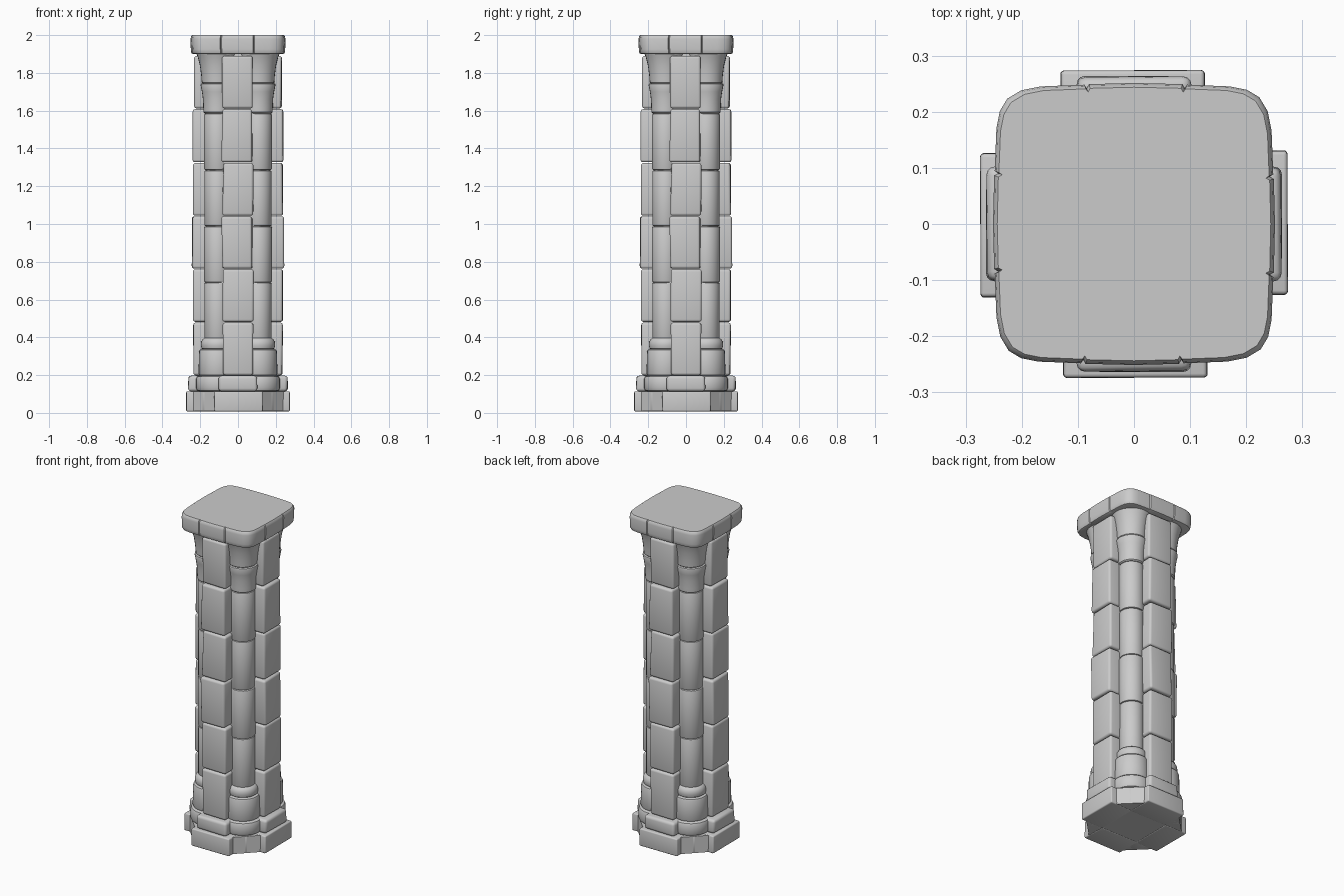
import bpy, bmesh, math, random
from mathutils import Vector, Matrix

if "Cube" in bpy.data.objects:
    bpy.data.objects.remove(bpy.data.objects["Cube"])

random.seed(4)
COL = 0.109          # corner shaft centre offset from the axis


def finish(bm, name, copies=4, angle=35):
    """Turn a bmesh into objects repeated around the pillar axis."""
    bmesh.ops.recalc_face_normals(bm, faces=bm.faces)
    me = bpy.data.meshes.new(name)
    bm.to_mesh(me)
    bm.free()
    me.shade_smooth()
    me.set_sharp_from_angle(angle=math.radians(angle))
    for k in range(copies):
        ob = bpy.data.objects.new(name, me)
        ob.rotation_euler.z = k * math.pi / 2
        bpy.context.collection.objects.link(ob)


def stone(name, x0, x1, y0, y1, z0, z1, bevel=0.012, jitter=0.004):
    """Worn, slightly uneven block."""
    bm = bmesh.new()
    bmesh.ops.create_cube(bm, size=1)
    for v in bm.verts:
        v.co = Vector(((x0, x1)[v.co.x > 0], (y0, y1)[v.co.y > 0], (z0, z1)[v.co.z > 0]))
        v.co.x += random.uniform(-jitter, jitter)
        v.co.y += random.uniform(-jitter, jitter)
    bmesh.ops.bevel(bm, geom=bm.edges[:], offset=bevel, segments=3, profile=0.5,
                    affect='EDGES', clamp_overlap=True)
    finish(bm, name)


def loft(name, rings, copies=4, angle=35):
    """Skin a list of closed rings and cap both ends."""
    bm = bmesh.new()
    vs = [[bm.verts.new(p) for p in r] for r in rings]
    n = len(vs[0])
    for a, b in zip(vs, vs[1:]):
        for i in range(n):
            j = (i + 1) % n
            bm.faces.new((a[i], a[j], b[j], b[i]))
    bm.faces.new(vs[0][::-1])
    bm.faces.new(vs[-1])
    finish(bm, name, copies, angle)


def lathe(name, profile, c=COL, sides=28):
    """Round stone at the pillar corner from (radius, z) points."""
    loft(name, [[(c + r * math.cos(2 * math.pi * i / sides),
                  -c + r * math.sin(2 * math.pi * i / sides), z)
                 for i in range(sides)] for r, z in profile])


def drum(name, r, z0, z1, b=0.008, c=COL, taper=0.0):
    """Drum with rounded rims."""
    lathe(name, [(r - b, z0), (r - b * 0.3, z0 + b * 0.3), (r, z0 + b), (r + taper, z1 - b),
                 (r + taper - b * 0.3, z1 - b * 0.3), (r + taper - b, z1)], c)


def prism(name, pts, levels):
    """Solid from a plan outline, with (scale, z) levels."""
    loft(name, [[(x * s, y * s, z) for x, y in pts] for s, z in levels], copies=1)


def turned(quarter):
    """Repeat a quarter outline around the axis."""
    out = []
    for k in range(4):
        m = Matrix.Rotation(k * math.pi / 2, 2)
        out += [tuple(m @ Vector(p)) for p in quarter]
    return out


# inner core that fills the gaps between stones
prism("core", turned([(-0.11, -0.17), (0.11, -0.17)]), [(1, 0.1), (1, 1.93)])

# plinth: octagonal fill, face slabs and small corner stones
prism("plinth_core", turned([(-0.12, -0.245), (0.12, -0.245)]), [(1, 0.01), (1, 0.112)])
stone("plinth_slab", -0.125, 0.13, -0.272, -0.12, 0.008, 0.114, 0.007, 0.003)
drum("plinth_corner", 0.052, 0.01, 0.114, 0.006, c=0.146)

# second base course
stone("base_course_face", -0.105, 0.1, -0.262, -0.12, 0.114, 0.197, 0.016)
drum("base_course_corner", 0.113, 0.114, 0.197, 0.018)

# moulded foot of each corner shaft
drum("shaft_foot", 0.1, 0.197, 0.337, 0.012, taper=-0.003)
lathe("shaft_foot_ring", [(0.074, 0.335), (0.084, 0.342), (0.088, 0.358), (0.086, 0.376),
                          (0.078, 0.39), (0.066, 0.398)])

# corner shaft drums
seams = [0.39, 0.69, 0.988, 1.285, 1.585]
for i, (a, b) in enumerate(zip(seams, seams[1:])):
    drum("shaft_drum", 0.069 + 0.002 * (i % 2), a + 0.001, b - 0.001, 0.007)

# flared capital in two stones
lathe("capital_neck", [(0.067, 1.586), (0.074, 1.592), (0.075, 1.615), (0.076, 1.66),
                       (0.082, 1.70), (0.089, 1.735), (0.087, 1.742), (0.08, 1.745)])
lathe("capital_flare", [(0.076, 1.743), (0.083, 1.75), (0.086, 1.79), (0.093, 1.84),
                        (0.103, 1.88), (0.112, 1.905)])

# stacked face blocks
rows = [0.197, 0.48, 0.762, 1.042, 1.325, 1.61, 1.892]
fronts = [0.236, 0.237, 0.242, 0.236, 0.237, 0.232]
shift = [0.0, 0.003, -0.003, 0.002, -0.003, 0.0]
for a, b, f, s in zip(rows, rows[1:], fronts, shift):
    stone("face_block", -0.082 + s, 0.08 + s, -f, -0.1, a + 0.002, b - 0.002, 0.013)

# top slab: chamfered square with narrow joints cut in the sides
side = [(-0.17, -0.244), (-0.094, -0.247), (-0.09, -0.241), (-0.086, -0.248), (0.0, -0.25),
        (0.08, -0.248), (0.084, -0.241), (0.088, -0.247), (0.165, -0.244),
        (0.2, -0.237), (0.225, -0.222), (0.238, -0.2)]
prism("top_slab", turned(side), [(0.95, 1.9), (0.98, 1.903), (0.995, 1.912), (1, 1.925),
                                 (1.005, 1.98), (0.995, 1.993), (0.975, 2.0)])
